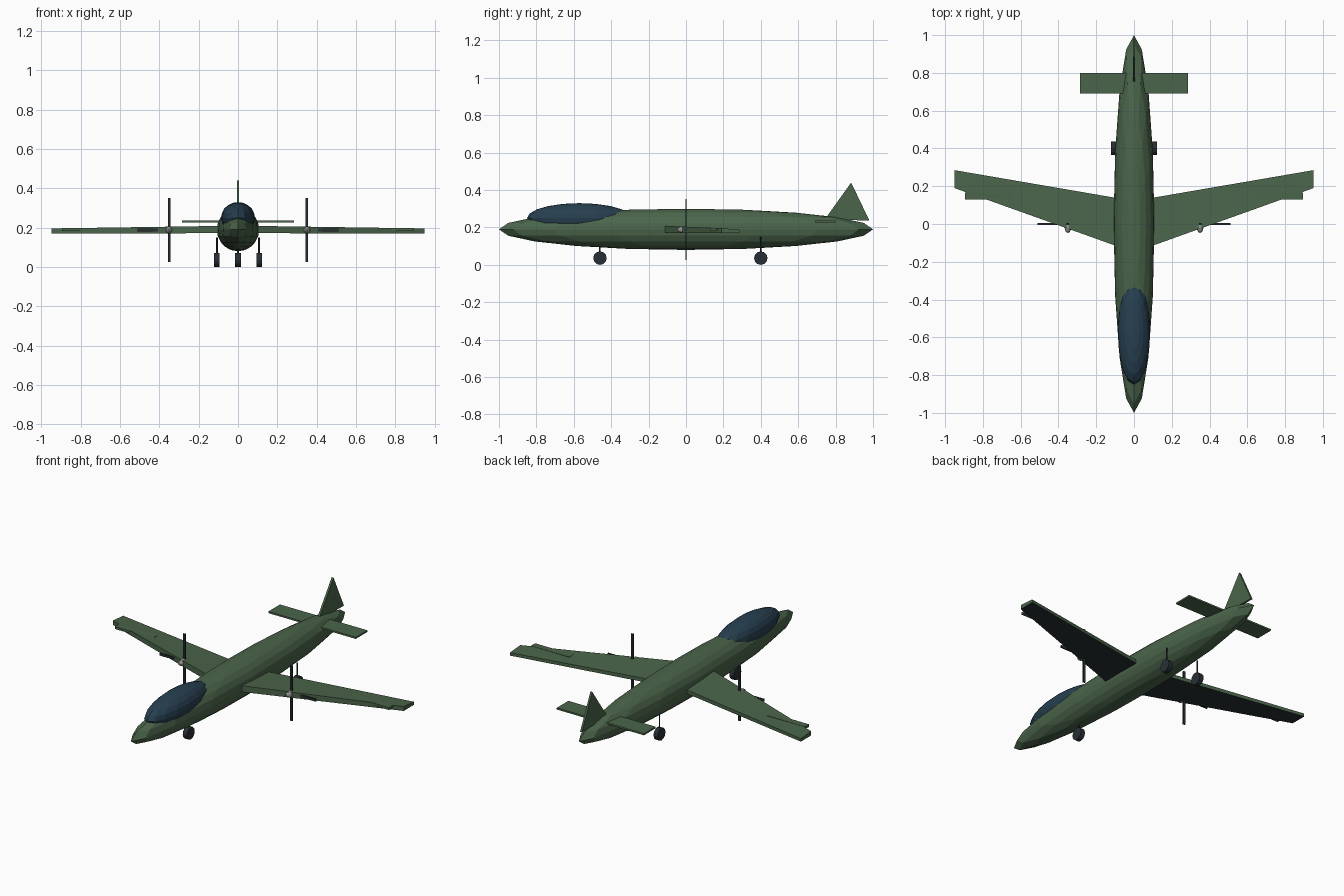
import bpy, bmesh, math
from mathutils import Matrix

if "Cube" in bpy.data.objects:
    bpy.data.objects.remove(bpy.data.objects["Cube"])


def mat(name, rgb):
    m = bpy.data.materials.new(name)
    m.diffuse_color = (*rgb, 1)
    m.use_nodes = True
    m.node_tree.nodes["Principled BSDF"].inputs["Base Color"].default_value = m.diffuse_color
    return m


GREEN = mat("green_paint", (0.07, 0.13, 0.07))
GLASS = mat("dark_glass", (0.02, 0.05, 0.08))
DARK = mat("dark_grey", (0.022, 0.028, 0.034))
METAL = mat("light_metal", (0.3, 0.3, 0.3))


def finish(name, bm, *mats):
    bmesh.ops.recalc_face_normals(bm, faces=bm.faces)
    me = bpy.data.meshes.new(name)
    bm.to_mesh(me)
    bm.free()
    for m in mats:
        me.materials.append(m)
    ob = bpy.data.objects.new(name, me)
    bpy.context.collection.objects.link(ob)
    return ob


def ellipsoid(name, loc, radii, m, seg=16, rings=10):
    bm = bmesh.new()
    bmesh.ops.create_uvsphere(bm, u_segments=seg, v_segments=rings, radius=1,
                              matrix=Matrix.LocRotScale(loc, None, radii))
    return finish(name, bm, m)


def box(name, loc, size, m):
    bm = bmesh.new()
    bmesh.ops.create_cube(bm, size=1, matrix=Matrix.LocRotScale(loc, None, size))
    return finish(name, bm, m)


def cylinder(name, loc, r, depth, axis, m, seg=10):
    bm = bmesh.new()
    rot = Matrix.Rotation(math.pi / 2, 4, 'Y') if axis == 'X' else Matrix()
    bmesh.ops.create_cone(bm, cap_ends=True, segments=seg, radius1=r, radius2=r,
                          depth=depth, matrix=Matrix.Translation(loc) @ rot)
    return finish(name, bm, m)


def loft(name, ring_a, ring_b, *mats):
    # solid joining two matching outlines
    bm = bmesh.new()
    a = [bm.verts.new(p) for p in ring_a]
    b = [bm.verts.new(p) for p in ring_b]
    n = len(a)
    bm.faces.new(a)
    bm.faces.new(b[::-1])
    for i in range(n):
        j = (i + 1) % n
        bm.faces.new((a[i], b[i], b[j], a[j]))
    return finish(name, bm, *mats)


# body and canopy
ellipsoid("fuselage", (0, 0, 0.19), (0.108, 1, 0.11), GREEN)
ellipsoid("canopy", (0, -0.57, 0.25), (0.086, 0.28, 0.08), GLASS)

# tail: flat stabiliser and triangular fin
box("tailplane", (0, 0.745, 0.231), (0.57, 0.108, 0.01), GREEN)
fin = [(0.74, 0.24), (0.883, 0.44), (0.98, 0.238)]
loft("tail_fin", [(-0.006, y, z) for y, z in fin], [(0.006, y, z) for y, z in fin], GREEN)

for side, s in (("left", -1), ("right", 1)):
    # swept wing with a dark underside
    root = [(-0.15, 0.172), (0.122, 0.172), (0.122, 0.195), (-0.15, 0.21)]
    tip = [(0.19, 0.17), (0.285, 0.17), (0.285, 0.188), (0.19, 0.196)]
    wing = loft(f"{side}_wing", [(0, y, z) for y, z in root],
                [(s * 0.95, y, z) for y, z in tip], GREEN, DARK)
    for p in wing.data.polygons:
        if p.normal.z < -0.8:
            p.material_index = 1
    box(f"{side}_wing_flap", (s * 0.77, 0.148, 0.191), (0.25, 0.038, 0.014), GREEN)

    # propeller
    ellipsoid(f"{side}_propeller_hub", (s * 0.35, -0.014, 0.188),
              (0.018, 0.034, 0.018), METAL, 12, 8)
    box(f"{side}_upright_blade", (s * 0.35, 0, 0.188), (0.014, 0.008, 0.326), DARK)
    box(f"{side}_level_blade", (s * 0.35, 0, 0.188), (0.32, 0.008, 0.014), DARK)

# landing gear
for name, x, y in (("nose", 0, -0.46), ("left_main", -0.107, 0.4), ("right_main", 0.107, 0.4)):
    cylinder(f"{name}_wheel", (x, y, 0.036), 0.036, 0.028, 'X', DARK, 12)
    cylinder(f"{name}_strut", (x, y, 0.095), 0.004, 0.11, 'Z', DARK, 8)
